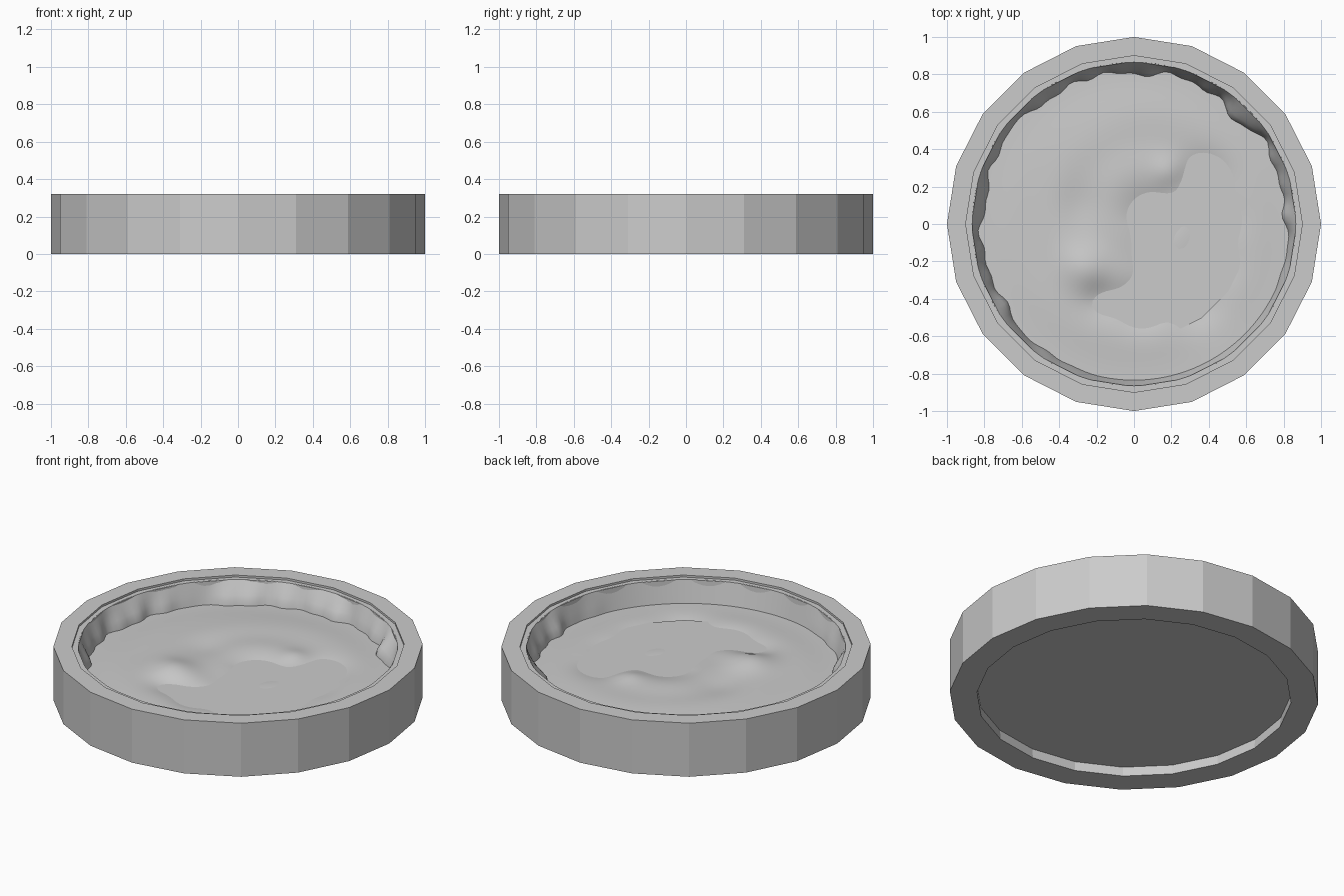
import bpy, bmesh, math
from math import sin, cos, tau, exp, hypot

if "Cube" in bpy.data.objects:
    bpy.data.objects.remove(bpy.data.objects["Cube"])


def polar_mesh(name, rows, sides, point, closed=False, cap=None, smooth=True):
    """Join rings of points made by point(row, angle)."""
    bm = bmesh.new()
    rings = [[bm.verts.new(point(r, tau * s / sides)) for s in range(sides)]
             for r in range(rows)]
    for r in range(rows if closed else rows - 1):
        a, b = rings[r], rings[(r + 1) % rows]
        for s in range(sides):
            t = (s + 1) % sides
            bm.faces.new((a[s], a[t], b[t], b[s]))
    if cap is not None:
        bm.faces.new(rings[cap])
    bmesh.ops.recalc_face_normals(bm, faces=bm.faces[:])
    mesh = bpy.data.meshes.new(name)
    bm.to_mesh(mesh)
    bm.free()
    obj = bpy.data.objects.new(name, mesh)
    bpy.context.collection.objects.link(obj)
    for poly in mesh.polygons:
        poly.use_smooth = smooth
    return obj


def lathe(name, profile, sides, closed=False, cap=None):
    def point(row, a):
        r, z = profile[row]
        return r * cos(a), r * sin(a), z
    return polar_mesh(name, len(profile), sides, point, closed, cap, smooth=False)


def bell(d, width):
    return exp(-(d / width) ** 2)


# Faceted outer ring with a shallow step inside the top edge
lathe("outer_ring", [(1, 0), (1, 0.32), (0.9, 0.32), (0.9, 0.308),
                     (0.87, 0.308), (0.852, 0)], 20, closed=True)

# Recessed base plate
lathe("base_plate", [(0.856, 0.057), (0.856, 0.1)], 20, cap=0)

# Round lip resting on the step
lathe("inner_lip", [(0.886, 0.309), (0.865, 0.309)], 96)


# Inner wall: smooth near the front, lumpy elsewhere
def wall_point(row, a):
    t = row / 6
    rough = min(1, max(0, (1.05 - cos(a - math.radians(295))) * 2.5 - 0.7))
    rough *= 1 - 0.9 * bell(a - 2.42, 0.16) - 0.7 * bell(a - 3.95, 0.2)
    lump = 0.022 + 0.01 * sin(9 * a) + 0.01 * sin(17 * a + 1) + 0.008 * sin(31 * a)
    lump += 0.03 * bell(a - 0.8, 0.12) + 0.015 * bell(a - 2.1, 0.1)
    r = 0.865 - 0.035 * t - rough * lump * min(1, 1.6 * t)
    return r * cos(a), r * sin(a), 0.309 - 0.149 * t


polar_mesh("inner_wall", 7, 160, wall_point)

# Soft mounds and hollows: x, y, radius, height
SHAPES = [
    (-0.26, -0.24, 0.13, 0.03), (-0.17, -0.4, 0.1, -0.02),
    (-0.28, 0.1, 0.12, -0.008), (-0.12, 0.33, 0.2, 0.006),
    (0.37, 0.22, 0.14, -0.04), (0.45, 0.02, 0.12, -0.03),
    (0.09, 0.04, 0.13, -0.035), (0.1, -0.2, 0.13, -0.025),
    (0.04, -0.43, 0.13, -0.035), (0.33, -0.42, 0.14, -0.04),
    (0.43, -0.2, 0.13, -0.03), (0.18, 0.28, 0.08, 0.015),
]


def ground_height(x, y):
    r = hypot(x, y)
    z = 0.18 + 0.014 / (1 + exp((r - 0.7) * 20))
    z += 0.003 * sin(18 * r + 2 * math.atan2(y, x)) * bell(r - 0.35, 0.25)
    return z + sum(h * bell(hypot(x - cx, y - cy), w) for cx, cy, w, h in SHAPES)


# Uneven filling
def ground_point(row, a):
    r = 0.002 + 0.842 * row / 40
    x, y = r * cos(a), r * sin(a)
    return x, y, ground_height(x, y)


polar_mesh("filling", 41, 96, ground_point, cap=0)

# Flat surface showing in the hollows
lathe("flat_surface", [(0.62, 0.181), (0.3, 0.181)], 20, cap=1)
